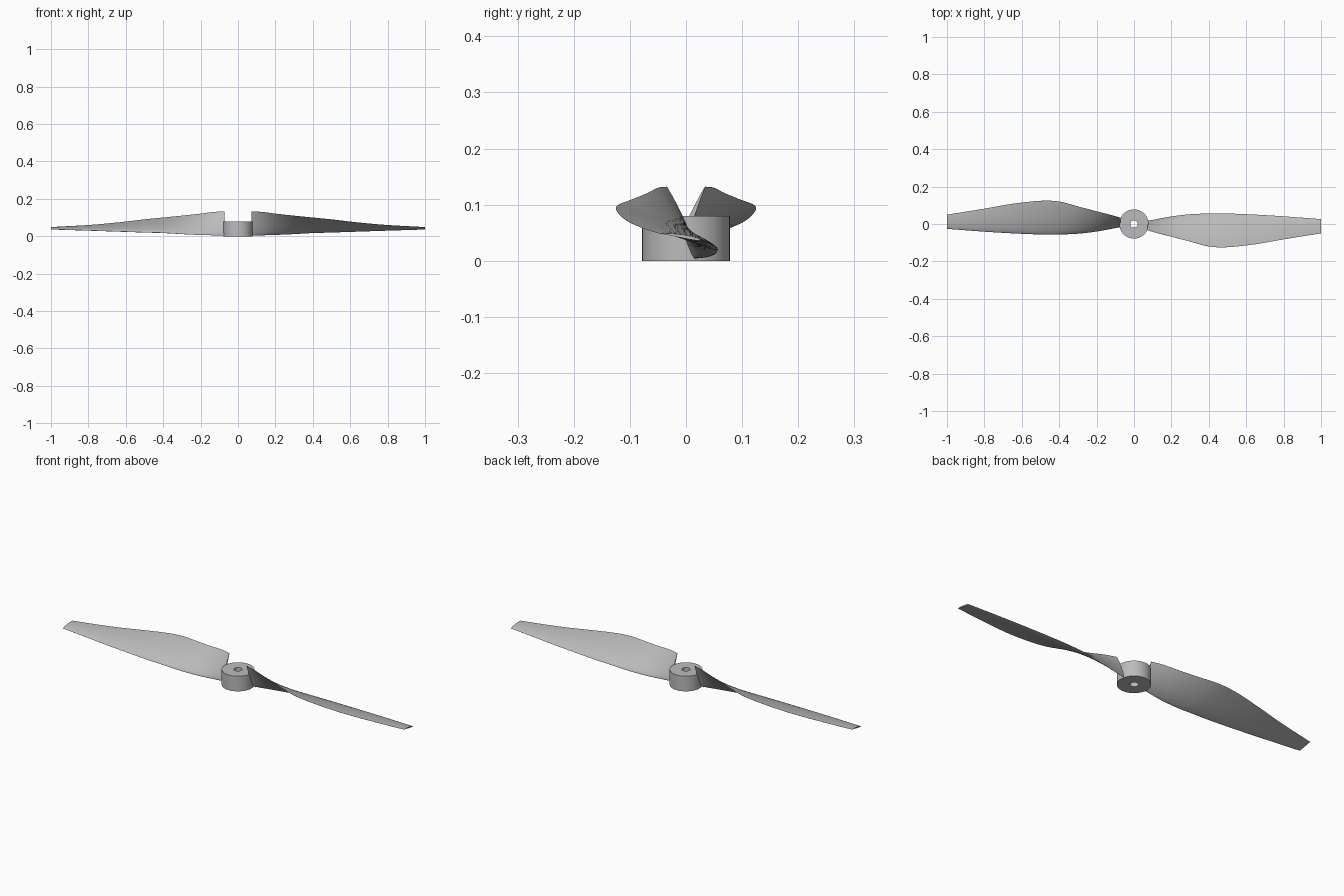
import bpy, bmesh, math
from mathutils import Vector

if "Cube" in bpy.data.objects:
    bpy.data.objects.remove(bpy.data.objects["Cube"], do_unlink=True)

# Single plain grey
grey = bpy.data.materials.new("light_grey")
grey.use_nodes = True
colour = (0.5, 0.5, 0.5, 1)
grey.diffuse_color = colour
grey.node_tree.nodes["Principled BSDF"].inputs["Base Color"].default_value = colour


def finish(name, bm):
    bmesh.ops.recalc_face_normals(bm, faces=bm.faces)
    mesh = bpy.data.meshes.new(name)
    bm.to_mesh(mesh)
    bm.free()
    mesh.materials.append(grey)
    obj = bpy.data.objects.new(name, mesh)
    bpy.context.collection.objects.link(obj)
    bpy.ops.object.select_all(action='DESELECT')
    obj.select_set(True)
    bpy.context.view_layer.objects.active = obj
    bpy.ops.object.shade_smooth_by_angle(angle=math.radians(35))
    return obj


def skin(bm, rings, closed):
    """Join neighbouring vertex rings with quads."""
    pairs = list(zip(rings, rings[1:]))
    if closed:
        pairs.append((rings[-1], rings[0]))
    for a, b in pairs:
        n = len(a)
        for i in range(n):
            j = (i + 1) % n
            bm.faces.new((a[i], a[j], b[j], b[i]))


# Hub: rectangular section turned round the shaft hole
SEGMENTS = 64
HUB, BORE, HEIGHT = 0.078, 0.02, 0.08
bm = bmesh.new()
rings = []
for k in range(SEGMENTS):
    a = math.tau * k / SEGMENTS
    rings.append([bm.verts.new((r * math.cos(a), r * math.sin(a), z))
                  for r, z in ((BORE, 0), (HUB, 0), (HUB, HEIGHT), (BORE, HEIGHT))])
skin(bm, rings, True)
finish("hub", bm)

# Blade stations: x, trailing edge y and z, leading edge y and z
STATIONS = [Vector(s) for s in (
    (0.073, -0.034, 0.132, 0.016, 0.004),
    (0.13, -0.05, 0.13, 0.027, 0.005),
    (0.2, -0.068, 0.121, 0.04, 0.007),
    (0.3, -0.094, 0.11, 0.052, 0.012),
    (0.4, -0.12, 0.1, 0.056, 0.018),
    (0.5, -0.124, 0.09, 0.056, 0.021),
    (0.65, -0.108, 0.073, 0.05, 0.026),
    (0.8, -0.082, 0.06, 0.041, 0.031),
    (1.0, -0.05, 0.049, 0.026, 0.037),
)]


def spline(points, steps):
    """Smooth curve through the points."""
    ends = [2 * points[0] - points[1]] + points + [2 * points[-1] - points[-2]]
    out = []
    for a, b, c, d in zip(ends, ends[1:], ends[2:], ends[3:]):
        for s in range(steps):
            t = s / steps
            out.append(b + (c - a) * (t / 2) + (2 * a - 5 * b + 4 * c - d) * (t * t / 2)
                       + (3 * b - a - 3 * c + d) * (t ** 3 / 2))
    return out + [points[-1]]


def half_thickness(c):
    return 0.4 * (0.297 * math.sqrt(c) - 0.126 * c - 0.352 * c**2
                  + 0.284 * c**3 - 0.1 * c**4)


# Aerofoil outline: over the top from trailing to leading edge, back beneath
N = 16
chord_steps = [(1 + math.cos(math.pi * k / N)) / 2 for k in range(N + 1)]
outline = [(c, 0.08 * c * (1 - c) + half_thickness(c)) for c in chord_steps]
outline += [(c, 0.08 * c * (1 - c) - half_thickness(c)) for c in chord_steps[-2::-1]]


def make_blade(name, side):
    bm = bmesh.new()
    rings = []
    for x, ty, tz, ly, lz in spline(STATIONS, 6):
        dy, dz = ty - ly, tz - lz
        rings.append([bm.verts.new((side * x,
                                    side * (ly + dy * c + dz * h),
                                    lz + dz * c - dy * h))
                      for c, h in outline])
    skin(bm, rings, False)
    bm.faces.new(rings[0])
    bm.faces.new(rings[-1])
    return finish(name, bm)


make_blade("left_blade", 1)
make_blade("right_blade", -1)
